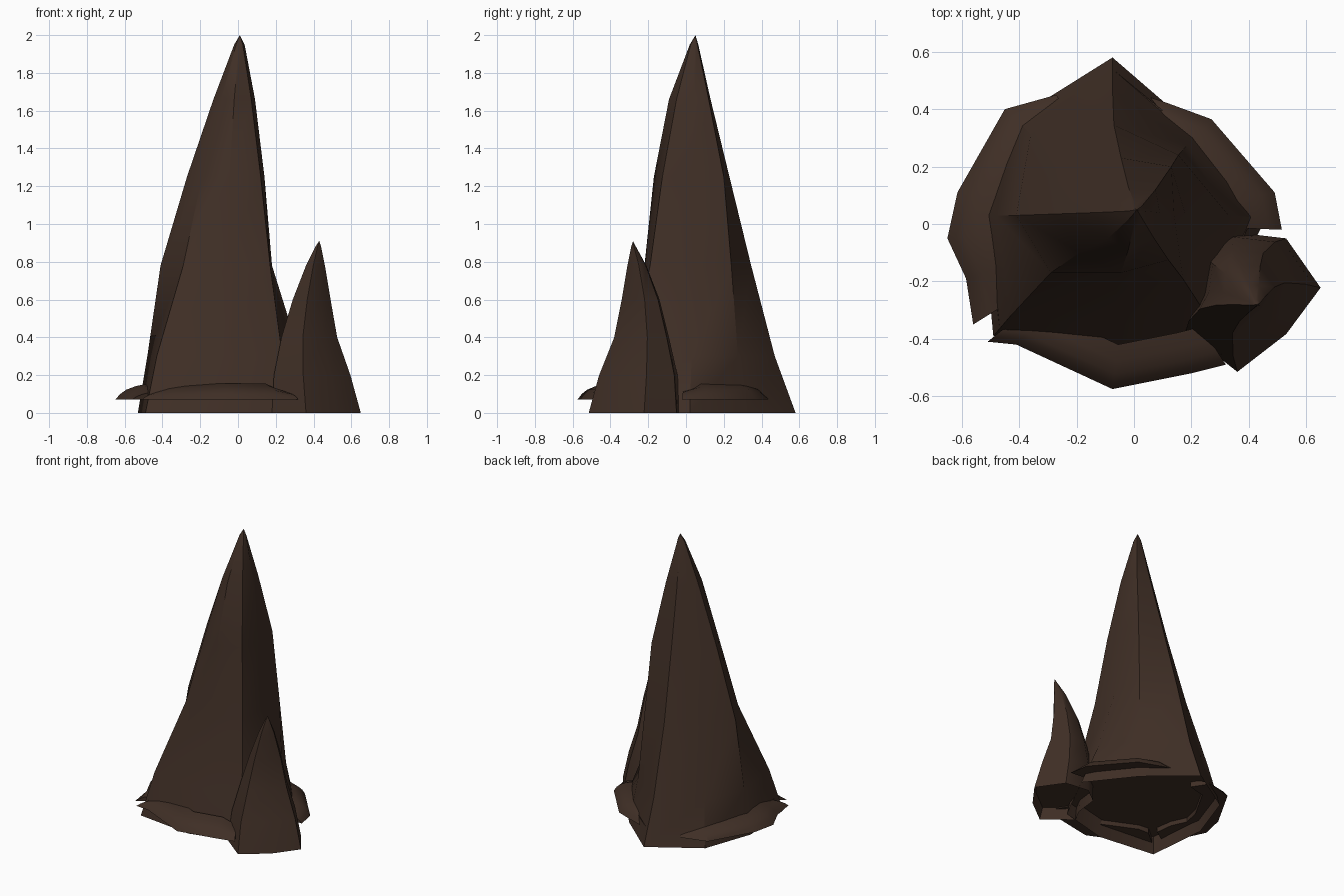
import bpy, bmesh

if "Cube" in bpy.data.objects:
    bpy.data.objects.remove(bpy.data.objects["Cube"])

rock = bpy.data.materials.new("dark_brown_rock")
rock.diffuse_color = (0.050, 0.028, 0.019, 1)
rock.use_nodes = True
rock.node_tree.nodes["Principled BSDF"].inputs["Base Color"].default_value = rock.diffuse_color


def make(name, rings, tip=None, floor=0.0, angle=0.6):
    """Skin closed rings, end in a tip or cap; floor recesses the underside."""
    bm = bmesh.new()
    vs = [[bm.verts.new(p) for p in r] for r in rings]
    n = len(vs[0])
    for a, b in zip(vs, vs[1:]):
        for i in range(n):
            j = (i + 1) % n
            bm.faces.new((a[i], a[j], b[j], b[i]))
    if floor:
        t = floor / (rings[1][0][2] - rings[0][0][2])
        inner = [bm.verts.new(a.co.lerp(b.co, t)) for a, b in zip(vs[0], vs[1])]
        bm.faces.new(inner[::-1])
    else:
        bm.faces.new(vs[0][::-1])
    if tip:
        t = bm.verts.new(tip)
        for i in range(n):
            bm.faces.new((vs[-1][i], vs[-1][(i + 1) % n], t))
    else:
        bm.faces.new(vs[-1])
        bmesh.ops.recalc_face_normals(bm, faces=bm.faces)
    me = bpy.data.meshes.new(name)
    bm.to_mesh(me)
    bm.free()
    ob = bpy.data.objects.new(name, me)
    bpy.context.collection.objects.link(ob)
    me.materials.append(rock)
    bpy.ops.object.select_all(action='DESELECT')
    ob.select_set(True)
    bpy.context.view_layer.objects.active = ob
    bpy.ops.object.shade_smooth_by_angle(angle=angle)
    return ob


def fit(base, levels):
    """Refit the base outline into each level's box (z, x0, x1, y0, y1)."""
    xs, ys = [p[0] for p in base], [p[1] for p in base]
    out = []
    for z, x0, x1, y0, y1 in levels:
        out.append([(x0 + (x - min(xs)) / (max(xs) - min(xs)) * (x1 - x0),
                     y0 + (y - min(ys)) / (max(ys) - min(ys)) * (y1 - y0), z)
                    for x, y in base])
    return out


# Main spire: eight ridges, each followed from the foot to near the tip
heights = (0, .3, .78, 1.25, 1.66, 1.95)
right = [(.46, .02), (.33, .03), (.18, .03), (.14, .03), (.09, .04), (.035, .045)]
back_right = [(.22, .325), (.185, .275), (.155, .24), (.13, .20), (.075, .12), (.025, .06)]
back = [(-.075, .58), (-.075, .47), (-.07, .345), (-.045, .23), (-.02, .13), (.005, .065)]
back_left = [(-.41, .37), (-.36, .31), (-.26, .21), (-.16, .14), (-.075, .09), (-.01, .06)]
left = [(-.53, .03), (-.48, .03), (-.41, .03), (-.27, .035), (-.13, .04), (-.02, .045)]
front_left = [(-.49, -.39), (-.43, -.32), (-.29, -.17), (-.19, -.10), (-.09, -.05), (-.01, .025)]
front = [(-.08, -.44), (-.075, -.36), (-.06, -.22), (-.045, -.17), (-.02, -.09), (.005, .02)]
front_right = [(.27, -.35), (.235, -.29), (.17, -.19), (.12, -.125), (.07, -.05), (.025, .025)]
ridges = (right, back_right, back, back_left, left, front_left, front, front_right)
make("main_spire", [[(*r[k], z) for r in ridges] for k, z in enumerate(heights)],
     (.01, .05, 2), floor=.11)

# Small side spire
small = fit([(.65, -.22), (.53, -.05), (.36, -.03), (.25, -.11),
             (.23, -.27), (.18, -.37), (.36, -.51), (.53, -.38)],
            [(0, .18, .65, -.515, -.03), (.2, .19, .595, -.46, -.045),
             (.4, .23, .525, -.38, -.09), (.6, .29, .49, -.34, -.14),
             (.78, .36, .46, -.31, -.21), (.88, .41, .44, -.29, -.265)])
make("small_spire", small, (.43, -.28, .91), floor=.08, angle=.8)


# Rock ledges wrapped around the foot, thinner at both ends
def ledge(name, path):
    rings = []
    for i, (x, y) in enumerate(path):
        end = i in (0, len(path) - 1)
        h = .045 if end else .085
        rings.append([(x * s, y * s, .07 + h * t) for s, t in
                      ((1, 0), (.96, .35), (.91, .62), (.83, .85), (.73, 1), (.73, .1))])
    make(name, rings)


ledge("front_ledge", [(-.51, -.41), (-.41, -.42), (-.075, -.575),
                      (.2, -.52), (.32, -.49)])
ledge("left_ledge", [(-.27, .45), (-.45, .40), (-.615, .11),
                     (-.65, -.05), (-.585, -.19), (-.56, -.35)])
ledge("right_ledge", [(.06, .44), (.12, .42), (.27, .365),
                      (.49, .11), (.515, -.02)])
